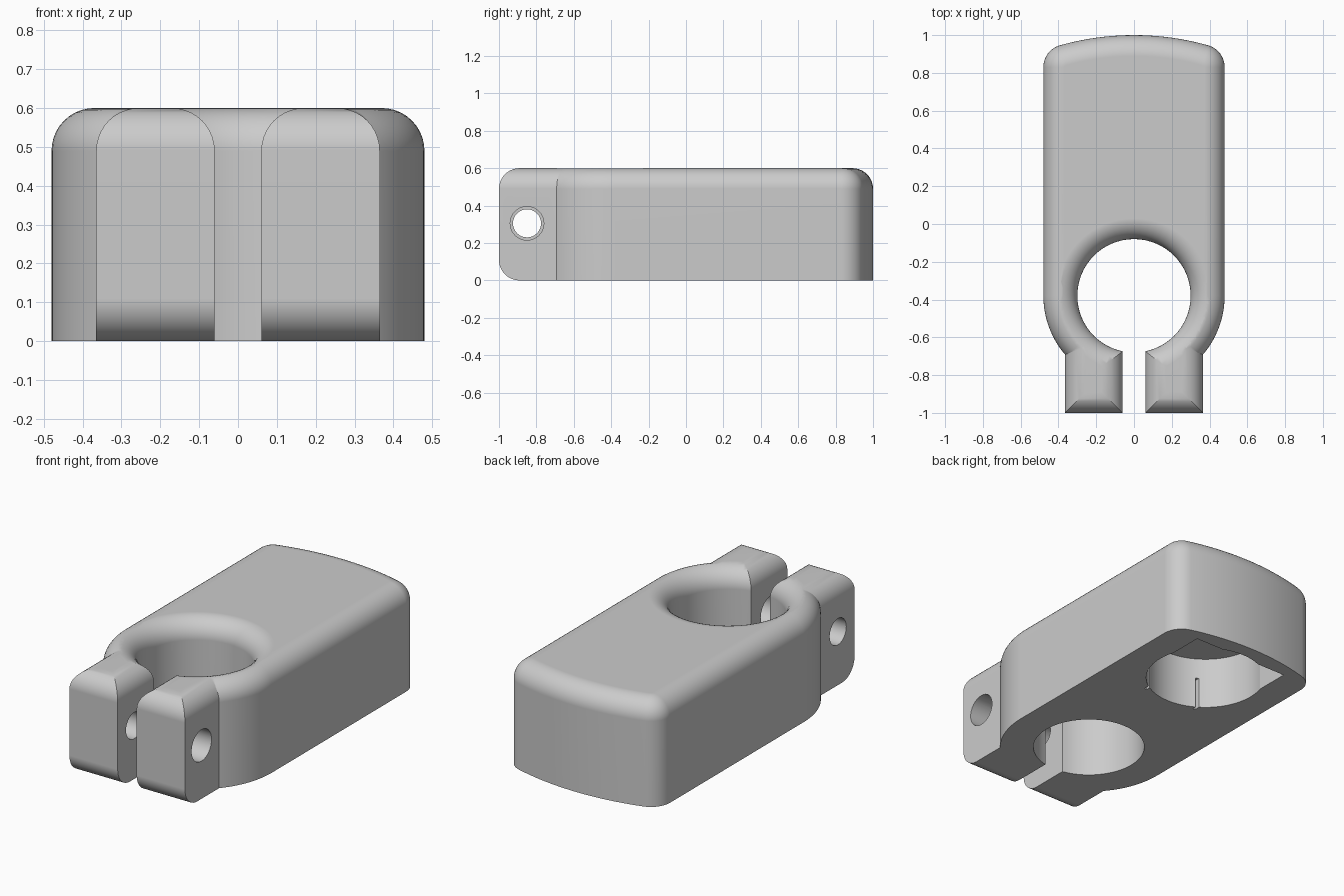
import bpy, bmesh, math
from mathutils import Matrix

if "Cube" in bpy.data.objects:
    bpy.data.objects.remove(bpy.data.objects["Cube"], do_unlink=True)

H, F = 0.60, 0.11            # height and fillet radius
HALF = 0.48                  # half width of the body
RING_Y, BORE = -0.38, 0.30   # centre and radius of the clamp bore

grey = bpy.data.materials.new("light_grey")
grey.use_nodes = True
grey.diffuse_color = (0.6, 0.6, 0.6, 1)
grey.node_tree.nodes["Principled BSDF"].inputs["Base Color"].default_value = (0.6, 0.6, 0.6, 1)


def arc(cx, cy, r, a0, a1, n):
    """Points along an arc, angles in degrees."""
    angles = [math.radians(a0 + (a1 - a0) * i / n) for i in range(n + 1)]
    return [(cx + r * math.cos(a), cy + r * math.sin(a)) for a in angles]


def finish(name, bm):
    bmesh.ops.remove_doubles(bm, verts=bm.verts, dist=1e-5)
    bmesh.ops.recalc_face_normals(bm, faces=bm.faces)
    mesh = bpy.data.meshes.new(name)
    bm.to_mesh(mesh)
    bm.free()
    mesh.materials.append(grey)
    obj = bpy.data.objects.new(name, mesh)
    bpy.context.collection.objects.link(obj)
    return obj


def loft(name, loops):
    """Skin a stack of equal-length closed loops and cap both ends."""
    bm = bmesh.new()
    rows = [[bm.verts.new(p) for p in loop] for loop in loops]
    n = len(rows[0])
    for a, b in zip(rows, rows[1:]):
        for i in range(n):
            j = (i + 1) % n
            bm.faces.new((a[i], a[j], b[j], b[i]))
    bm.faces.new(rows[0][::-1])
    bm.faces.new(rows[-1])
    return finish(name, bm)


def prism(name, pts, axis, lo, hi):
    """Extrude a 2D profile along x, y or z."""
    place = {"x": lambda u, v, w: (w, u, v),
             "y": lambda u, v, w: (u, w, v),
             "z": lambda u, v, w: (u, v, w)}[axis]
    return loft(name, [[place(u, v, w) for u, v in pts] for w in (lo, hi)])


def combine(target, tool, operation):
    mod = target.modifiers.new(operation.lower(), "BOOLEAN")
    mod.object, mod.operation, mod.solver = tool, operation, "EXACT"
    bpy.context.view_layer.objects.active = target
    bpy.ops.object.modifier_apply(modifier=mod.name)
    bpy.data.objects.remove(tool, do_unlink=True)


def outline(d):
    """Body outline inset by d: round front, straight sides, bowed back."""
    back_r, corner_r = 1.45, 0.12
    cx = HALF - corner_r
    by = 1 - back_r
    cy = by + math.sqrt((back_r - corner_r) ** 2 - cx ** 2)
    lean = math.degrees(math.atan2(cy - by, cx))
    right = arc(cx, cy, corner_r - d, 0, lean, 10)
    back = arc(0, by, back_r - d, lean, 180 - lean, 20)[1:-1]
    left = arc(-cx, cy, corner_r - d, 180 - lean, 180, 10)
    front = arc(0, RING_Y, HALF - d, 180, 360, 56)
    return right + back + left + front


# Main body with a rounded top edge
STEPS = 10
layers = [(0, 0)]
for i in range(STEPS + 1):
    t = math.pi / 2 * i / STEPS
    layers.append((F * (1 - math.cos(t)), H - F + F * math.sin(t)))
body = loft("clamp_body", [[(x, y, z) for x, y in outline(d)] for d, z in layers])

# Clamp tabs: mitred rounded block
T = 0.365
front_profile = [(-T, 0), (T, 0)] + arc(T - F, H - F, F, 0, 90, 10) + arc(F - T, H - F, F, 90, 180, 10)
side_profile = [(-0.5, 0), (-0.5, H)] + arc(F - 1, H - F, F, 90, 180, 10) + arc(F - 1, F, F, 180, 270, 10)
tabs = prism("clamp_tabs", front_profile, "y", -1.2, -0.55)
combine(tabs, prism("tab_side", side_profile, "x", -0.6, 0.6), "INTERSECT")
combine(body, tabs, "UNION")

# Slot between the tabs, flared at the top
G = 0.06
flare = arc(G + F, H - F, F, 180, 90, 10)
half = [(G, -0.1)] + flare + [(G + F, H + 0.1)]
slot = half + [(-x, z) for x, z in reversed(half)]
combine(body, prism("slot_cutter", slot, "y", -1.2, -0.52), "DIFFERENCE")

# Clamp bore, flared at the top
bore_profile = [(BORE, -0.1)] + arc(BORE + F, H - F, F, 180, 90, 10) + [(BORE + F, H + 0.1)]
bore = [[(x, y, z) for x, y in arc(0, RING_Y, r, 0, 354.375, 63)] for r, z in bore_profile]
combine(body, loft("bore_cutter", bore), "DIFFERENCE")

# Screw holes, wider on the left tab
for name, r, lo, hi in (("left_screw", 0.09, 0, 0.7), ("right_screw", 0.075, -0.7, 0)):
    circle = arc(-0.85, 0.305, r, 0, 348.75, 31)
    combine(body, prism(name, circle, "x", lo, hi), "DIFFERENCE")

# Round pocket under the body with square back corners
POCKET_Y, POCKET_R, DEPTH = 0.60, 0.32, 0.30
pocket = prism("pocket", arc(0, POCKET_Y, POCKET_R, 0, 354.375, 63), "z", -0.1, DEPTH)
square = [(-0.305, POCKET_Y), (0.305, POCKET_Y), (0.305, 0.895), (-0.305, 0.895)]
combine(pocket, prism("pocket_corners", square, "z", -0.1, DEPTH), "UNION")
combine(body, pocket, "DIFFERENCE")

# Two thin slits in the pocket wall
for s in (-1, 1):
    x = 0.17 * s
    slit = [(x - 0.008, 0.30), (x + 0.008, 0.30), (x + 0.008, 0.40), (x - 0.008, 0.40)]
    combine(body, prism("slit", slit, "z", -0.1, 0.18), "DIFFERENCE")

# Smooth the curved faces and keep the creases
bpy.ops.object.select_all(action="DESELECT")
body.select_set(True)
bpy.context.view_layer.objects.active = body
bpy.ops.object.shade_smooth_by_angle(angle=math.radians(30))
weighted = body.modifiers.new("weighted_normals", "WEIGHTED_NORMAL")
weighted.keep_sharp = True
